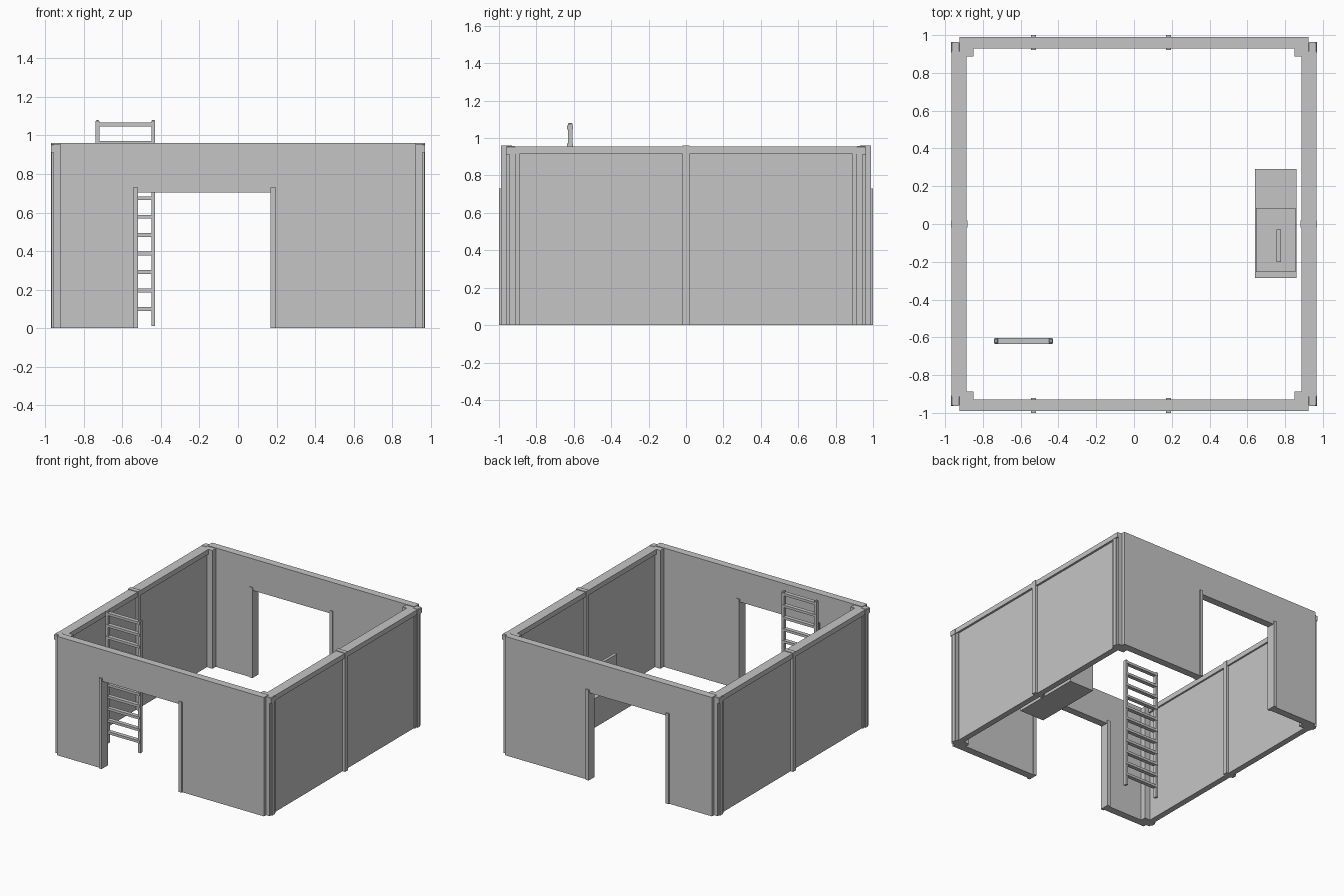
import bpy, bmesh

cube = bpy.data.objects.get("Cube")
if cube:
    bpy.data.objects.remove(cube, do_unlink=True)

grey = bpy.data.materials.new("light grey")
grey.use_nodes = True
grey.diffuse_color = (0.56, 0.56, 0.56, 1)
grey.node_tree.nodes["Principled BSDF"].inputs["Base Color"].default_value = grey.diffuse_color


def finish(name, bm):
    bmesh.ops.recalc_face_normals(bm, faces=bm.faces)
    mesh = bpy.data.meshes.new(name)
    bm.to_mesh(mesh)
    bm.free()
    mesh.materials.append(grey)
    obj = bpy.data.objects.new(name, mesh)
    bpy.context.collection.objects.link(obj)
    return obj


def box(name, xs, ys, zs, bevel=0):
    bm = bmesh.new()
    bmesh.ops.create_cube(bm, size=1)
    for v in bm.verts:
        v.co = [r[0] if c < 0 else r[1] for c, r in zip(v.co, (xs, ys, zs))]
    if bevel:
        top = [e for e in bm.edges if all(v.co.z > zs[1] - 0.001 for v in e.verts)]
        bmesh.ops.bevel(bm, geom=top, offset=bevel, segments=1, affect='EDGES')
    return finish(name, bm)


def wall(name, points, ys):
    """Extrude an x-z outline along the y axis."""
    bm = bmesh.new()
    face = bm.faces.new([bm.verts.new((x, ys[0], z)) for x, z in points])
    out = bmesh.ops.extrude_face_region(bm, geom=[face])
    for v in out["geom"]:
        if isinstance(v, bmesh.types.BMVert):
            v.co.y = ys[1]
    return finish(name, bm)


def span(sign, lo, hi):
    return tuple(sorted((sign * lo, sign * hi)))


TOP = 0.96
DOOR_L, DOOR_R, DOOR_TOP = -0.52, 0.172, 0.705

# Door walls, front and back, with jamb trims
for side, s in (("front", -1), ("back", 1)):
    outline = [(-0.925, 0), (DOOR_L, 0), (DOOR_L, DOOR_TOP), (DOOR_R, DOOR_TOP),
               (DOOR_R, 0), (0.925, 0), (0.925, TOP), (-0.925, TOP)]
    wall(side + "_wall", outline, span(s, 0.93, 0.99))
    for name, xs in (("right", (DOOR_L - 0.024, DOOR_L + 0.002)),
                     ("left", (DOOR_R - 0.002, DOOR_R + 0.025))):
        box(f"{side}_{name}_door_trim", xs, span(s, 0.922, 1.0), (0, 0.73))

# Panelled side walls with top beam and middle post
for side, s in (("right", -1), ("left", 1)):
    box(side + "_panel", span(s, 0.9, 0.948), (-0.93, 0.93), (0, 0.93))
    box(side + "_beam", span(s, 0.886, 0.965), (-0.92, 0.92), (0.915, 0.955))
    box(side + "_middle_post", span(s, 0.882, 0.97), (-0.018, 0.018), (0, TOP))
    # Corner posts and caps
    for end, t in (("front", -1), ("back", 1)):
        name = f"{end}_{side}_corner"
        box(name + "_post", span(s, 0.886, 0.957), span(t, 0.89, 0.963), (0, 0.955))
        box(name + "_inner_post", span(s, 0.85, 0.93), span(t, 0.888, 0.94), (0, 0.955))
        box(name + "_strip", span(s, 0.92, 0.967), span(t, 0.912, 0.944), (0, 0.955))
        box(name + "_cap", span(s, 0.92, 0.97), span(t, 0.908, 0.963), (0.912, 0.957), 0.006)

# Ladder
for name, x in (("right", -0.74), ("left", -0.45)):
    box(f"ladder_{name}_rail", (x, x + 0.02), (-0.632, -0.606), (0.01, 1.08), 0.005)
for i in range(11):
    z = 0.1 + i * 0.0957
    box(f"ladder_rung_{i + 1}", (-0.735, -0.435), (-0.635, -0.603), (z - 0.01, z + 0.01))

# Chest beside the left wall, with a lid and a thin upright handle
box("chest_body", (0.64, 0.86), (-0.285, 0.29), (0.015, 0.25))
box("chest_lid", (0.645, 0.855), (-0.255, 0.085), (0.24, 0.275))
box("chest_handle", (0.755, 0.778), (-0.2, -0.03), (0.27, 0.41))
